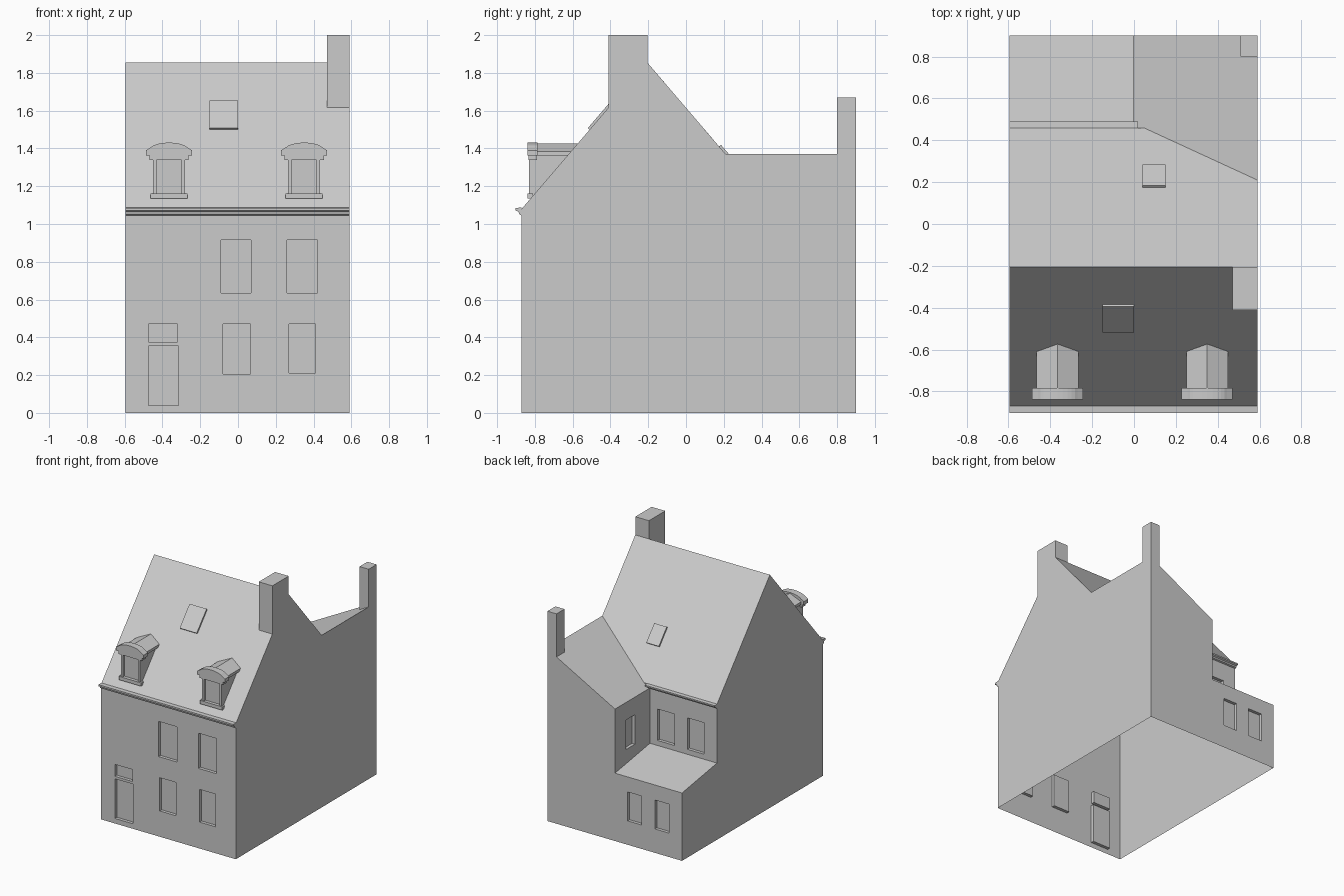
import bpy, bmesh, math
from mathutils import Vector

if "Cube" in bpy.data.objects:
    bpy.data.objects.remove(bpy.data.objects["Cube"])

L, R, M = -0.595, 0.59, -0.005          # left wall, right wall, wing wall
F, RIDGE, E, B = -0.87, -0.205, 0.46, 0.90  # front, ridge, rear eave, back
EAVE, TOP, REAVE = 1.08, 1.855, 1.078
SF = (TOP - EAVE) / (RIDGE - F)
SB = (TOP - REAVE) / (E - RIDGE)


def front_z(y): return EAVE + SF * (y - F)
def front_y(z): return F + (z - EAVE) / SF
def back_z(y): return TOP - SB * (y - RIDGE)


def to_object(name, bm):
    bmesh.ops.recalc_face_normals(bm, faces=bm.faces)
    me = bpy.data.meshes.new(name)
    bm.to_mesh(me)
    bm.free()
    ob = bpy.data.objects.new(name, me)
    bpy.context.collection.objects.link(ob)
    return ob


def add_prism(bm, pts, axis, a, b):
    """Extrude a profile along x (pts are y,z) or along y (pts are x,z)."""
    def place(p, t):
        return (t, p[0], p[1]) if axis == 'x' else (p[0], t, p[1])
    va = [bm.verts.new(place(p, a)) for p in pts]
    vb = [bm.verts.new(place(p, b)) for p in pts]
    bm.faces.new(va)
    bm.faces.new(vb[::-1])
    for i in range(len(pts)):
        j = (i + 1) % len(pts)
        bm.faces.new((va[i], vb[i], vb[j], va[j]))


def prism(name, pts, axis, a, b):
    bm = bmesh.new()
    add_prism(bm, pts, axis, a, b)
    return to_object(name, bm)


def rect(a0, a1, z0, z1):
    return [(a0, z0), (a1, z0), (a1, z1), (a0, z1)]


# House shell: named corner points, one face per wall or roof plane
P = dict(
    fl0=(L, F, 0), fr0=(R, F, 0), bl0=(L, B, 0), br0=(R, B, 0),
    fl=(L, F, EAVE), fr=(R, F, EAVE), tl=(L, RIDGE, TOP), tr=(R, RIDGE, TOP),
    el=(L, E, REAVE), ev=(0.047, E, REAVE), em=(M, E, 1.05),
    vr=(R, 0.21, 1.37), br=(R, B, 1.37), bm=(M, B, 1.05),
    ll=(L, E, 0.61), lm=(M, E, 0.61), bl=(L, B, 0.54), bw=(M, B, 0.54))
FACES = ["fl0 fr0 fr fl", "fl0 fl tl el ll bl bl0", "fr0 br0 br vr tr fr",
         "fl fr tr tl", "tl tr vr ev el", "el ev em lm ll", "em ev vr br bm",
         "lm em bm bw", "ll lm bw bl", "bl0 bl bw bm br br0",
         "fl0 bl0 br0 fr0"]
bm = bmesh.new()
V = {k: bm.verts.new(p) for k, p in P.items()}
for f in FACES:
    bm.faces.new([V[k] for k in f.split()])
house = to_object("house_shell", bm)

# Door and window recesses
D = 0.025
cut = bmesh.new()
FRONT = [(-.475, -.315, .04, .355), (-.475, -.32, .375, .47),
         (-.08, .065, .205, .47), (.27, .41, .21, .47),
         (-.09, .07, .635, .915), (.26, .42, .635, .915)]
for r in FRONT:
    add_prism(cut, rect(*r), 'y', F - 0.05, F + D)
for x0, x1 in [(-.22, -.07), (-.48, -.335)]:
    add_prism(cut, rect(x0, x1, .65, .90), 'y', E - D, E + 0.05)
for x0, x1 in [(-.24, -.117), (-.48, -.356)]:
    add_prism(cut, rect(x0, x1, .19, .42), 'y', B - D, B + 0.05)
add_prism(cut, rect(.65, .76, .675, .91), 'x', M - 0.05, M + D)
cutter = to_object("opening_cutter", cut)
cutter.hide_render = True

mod = house.modifiers.new("openings", 'BOOLEAN')
mod.operation, mod.solver, mod.object = 'DIFFERENCE', 'EXACT', cutter
dg = bpy.context.evaluated_depsgraph_get()
carved = bpy.data.meshes.new_from_object(house.evaluated_get(dg))
house.modifiers.clear()
house.data = carved
bpy.data.objects.remove(cutter)

# The underside is open
bm = bmesh.new()
bm.from_mesh(carved)
floor = [f for f in bm.faces if all(v.co.z < 1e-4 for v in f.verts)]
bmesh.ops.delete(bm, geom=floor, context='FACES')
bm.to_mesh(carved)
bm.free()

# Cornices along both eaves
prism("front_cornice", [(F, 1.045), (F - .012, 1.05), (F - .017, 1.065),
                        (F - .033, 1.072), (F - .033, 1.085), (F, 1.087)],
      'x', L, R)
prism("rear_cornice", [(E, 1.045), (E + .012, 1.05), (E + .017, 1.06),
                       (E + .03, 1.067), (E + .03, 1.078), (E, 1.08)],
      'x', L, 0.02)

# Chimneys, flush with the right wall and sitting on the roof slopes
prism("main_chimney", [(-.41, front_z(-.41)), (RIDGE, TOP), (RIDGE, 2.0),
                       (-.41, 2.0)], 'x', 0.47, R)
prism("wing_chimney", [(.51, 1.327), (R, 1.37), (R, 1.67), (.51, 1.67)],
      'y', 0.80, B)


# Skylights lying on the slopes
def skylight(name, x0, x1, y0, y1, zf, side):
    off = Vector((side * 0.76, 0.65)) * 0.013
    a, b = Vector((y0, zf(y0))), Vector((y1, zf(y1)))
    prism(name, [a, b, b + off, a + off], 'x', x0, x1)


skylight("front_skylight", -.15, 0, -.51, -.385, front_z, -1)
skylight("rear_skylight", .04, .15, .175, .275, back_z, 1)


# Dormers: parts run back until they meet the front slope
def to_slope(name, pts, y0, inset=0):
    bm = bmesh.new()
    va = [bm.verts.new((x, y0, z)) for x, z in pts]
    vb = [bm.verts.new((x, front_y(z), z)) for x, z in pts]
    face = bm.faces.new(va)
    for i in range(len(pts)):
        j = (i + 1) % len(pts)
        bm.faces.new((va[i], vb[i], vb[j], va[j]))
    bmesh.ops.recalc_face_normals(bm, faces=bm.faces)
    if inset:
        bmesh.ops.inset_region(bm, faces=[face], thickness=inset)
        ret = bmesh.ops.extrude_discrete_faces(bm, faces=[face])
        for v in ret['faces'][0].verts:
            v.co.y += 0.018
    return to_object(name, bm)


for side, cx in (("left", -0.365), ("right", 0.35)):
    to_slope(side + "_dormer_body",
             rect(cx - .085, cx + .085, 1.14, 1.362), -0.83, 0.026)
    to_slope(side + "_dormer_roof",
             [(cx - .1, 1.362), (cx + .1, 1.362), (cx + .1, 1.383),
              (cx, 1.425), (cx - .1, 1.383)], -0.80)
    prism(side + "_dormer_sill", rect(cx - .098, cx + .098, 1.135, 1.162),
          'y', -0.838, -0.81)
    prism(side + "_dormer_moulding", rect(cx - .104, cx + .104, 1.338, 1.362),
          'y', -0.835, -0.79)
    arch = [(cx + .1 * math.cos(t), 1.395 + .036 * math.sin(t))
            for t in (math.radians(20 + 14 * i) for i in range(11))]
    prism(side + "_dormer_pediment",
          [(cx - .122, 1.362), (cx + .122, 1.362), (cx + .122, 1.39)] + arch +
          [(cx - .122, 1.39)], 'y', -0.84, -0.785)
